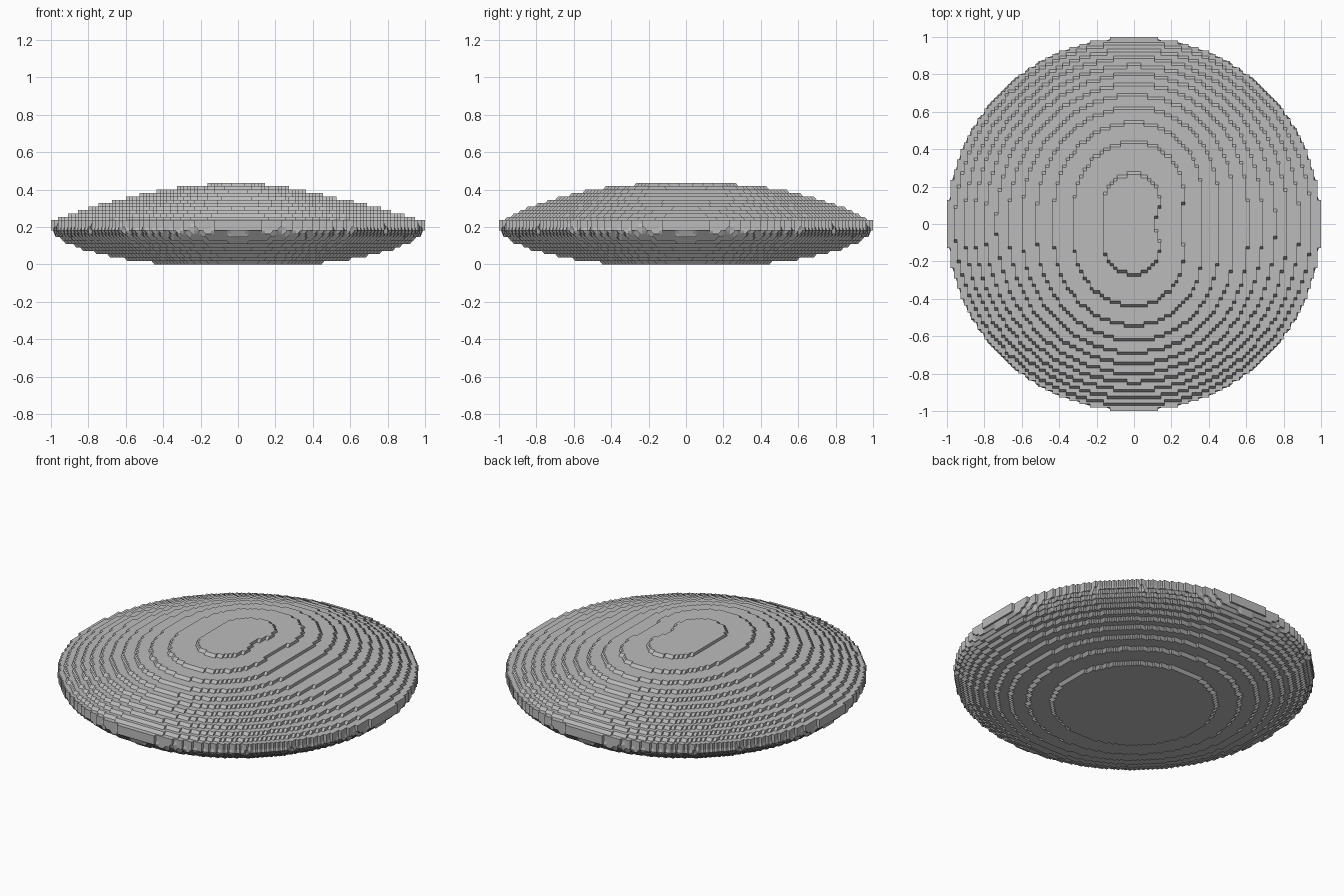
import bpy
import bmesh
import math

cube = bpy.data.objects.get("Cube")
if cube:
    bpy.data.objects.remove(cube, do_unlink=True)

CELLS = 110
STEP = 2 / CELLS
SLANT = 0.4 * STEP
CORNERS = [(0, 0), (1, 0), (1, 1), (0, 1)]
SIDES = [(0, -1), (1, 0), (0, 1), (-1, 0)]


def column(i, j):
    """Bottom and top level of the block column at a grid cell, or None."""
    x = (i + 0.5) * STEP - 1
    y = (j + 0.5) * STEP - 1
    r = math.hypot(x, y)
    if r > 1:
        return None
    # The dome is rounder along y and more conical along x
    power = 1.5 if x > 0 else 1.85
    power += (2.5 - power) * (y / r) ** 2
    top = 0.23 + 0.205 * (1 - r ** power)
    bottom = max(0, 0.22 * (1 - math.sqrt(1 - r * r)) - 0.0155)
    low = round(bottom / STEP)
    return low, max(low + 1, round(top / STEP))


columns = {}
for i in range(CELLS):
    for j in range(CELLS):
        levels = column(i, j)
        if levels:
            columns[i, j] = levels

bm = bmesh.new()
verts = {}
shifts = {}


def vert(key):
    if key not in verts:
        verts[key] = bm.verts.new([key[0] * STEP - 1, key[1] * STEP - 1, key[2] * STEP])
    return verts[key]


def face(keys):
    bm.faces.new([vert(k) for k in keys])


def wall(a, b, low, high):
    """Stack of square wall faces between two grid corners."""
    for k in range(low, high):
        face([(*a, k), (*b, k), (*b, k + 1), (*a, k + 1)])


def shift(a, b, level, side, sign):
    """Note that the edge of a step leans along the side direction."""
    for corner in (a, b):
        shifts.setdefault((*corner, level), set()).add((side[0] * sign, side[1] * sign))


# Stepped disc: top and bottom plates plus the risers between columns
for (i, j), (low, high) in columns.items():
    ring = [(i + cx, j + cy) for cx, cy in CORNERS]
    face([(*c, high) for c in ring])
    face([(*c, low) for c in reversed(ring)])
    for n, side in enumerate(SIDES):
        a, b = ring[n], ring[(n + 1) % 4]
        other = columns.get((i + side[0], j + side[1]))
        if other is None:
            wall(a, b, low, high)
            continue
        if other[1] > low and high > other[1]:
            wall(a, b, max(low, other[1]), high)
            if side[1]:
                shift(a, b, high, side, -1)
                shift(a, b, other[1], side, 1)
        if other[0] > low:
            wall(a, b, low, min(high, other[0]))
            shift(a, b, low, side, -1)
            shift(a, b, other[0], side, 1)

# Lean the risers so that they follow the curve of the disc
for key, moves in shifts.items():
    if key in verts:
        verts[key].co.x += SLANT * sum(m[0] for m in moves)
        verts[key].co.y += SLANT * sum(m[1] for m in moves)

mesh = bpy.data.meshes.new("stepped_disc")
bm.to_mesh(mesh)
bm.free()

grey = bpy.data.materials.new("stone_grey")
grey.use_nodes = True
colour = (0.5, 0.5, 0.5, 1)
grey.diffuse_color = colour
grey.node_tree.nodes["Principled BSDF"].inputs["Base Color"].default_value = colour
mesh.materials.append(grey)

disc = bpy.data.objects.new("stepped_disc", mesh)
bpy.context.collection.objects.link(disc)
